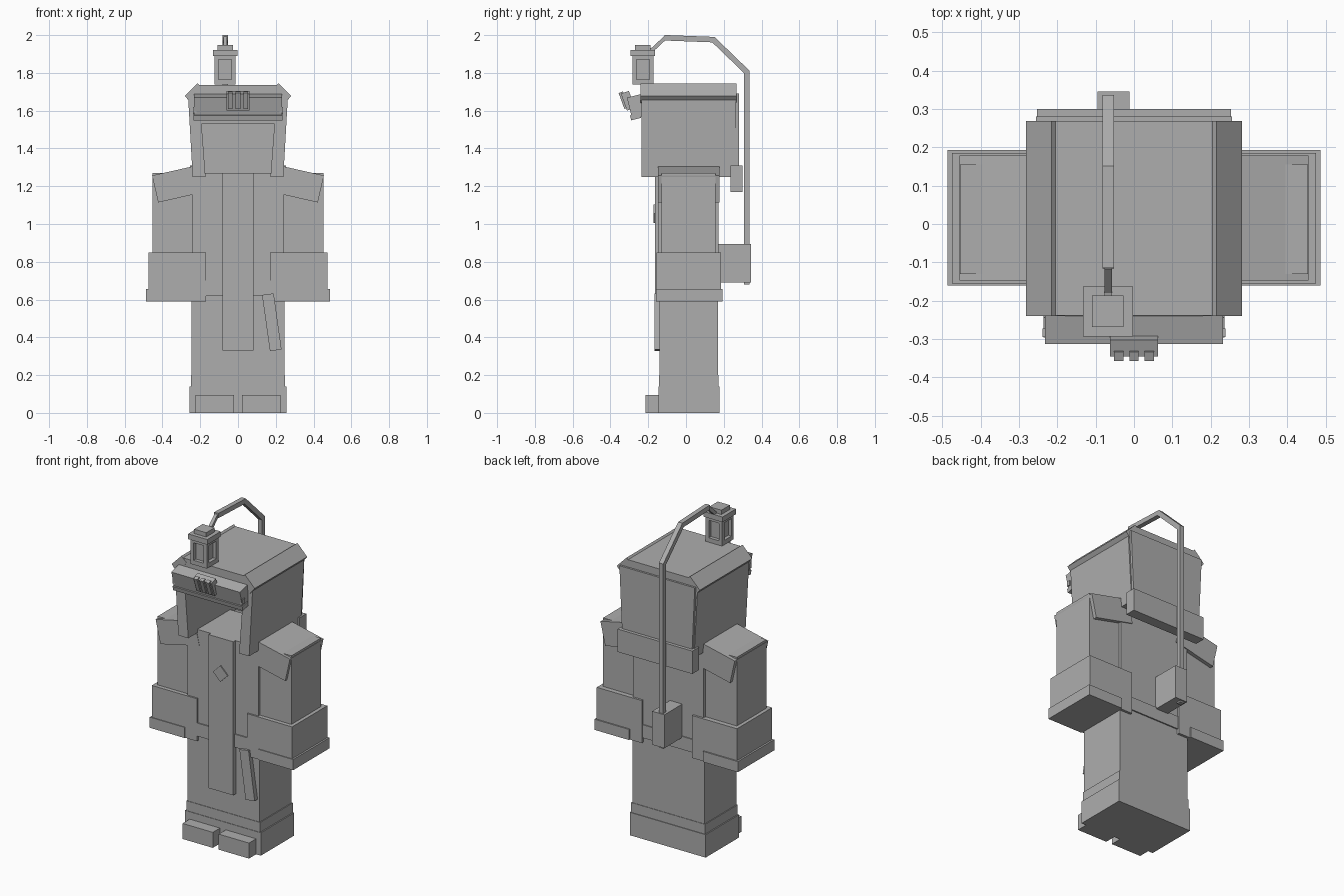
import bpy, bmesh
from math import radians
from mathutils import Vector, Matrix

cube = bpy.data.objects.get("Cube")
if cube:
    bpy.data.objects.remove(cube, do_unlink=True)

stone = bpy.data.materials.new("plain grey")
stone.use_nodes = True
grey = (0.42, 0.42, 0.42, 1)
stone.diffuse_color = grey
stone.node_tree.nodes["Principled BSDF"].inputs["Base Color"].default_value = grey


def finish(name, bm):
    bmesh.ops.recalc_face_normals(bm, faces=bm.faces[:])
    mesh = bpy.data.meshes.new(name)
    bm.to_mesh(mesh)
    bm.free()
    mesh.materials.append(stone)
    obj = bpy.data.objects.new(name, mesh)
    bpy.context.collection.objects.link(obj)
    return obj


def box(name, x, y, z, axis="Y", angle=0):
    """Box given by its (min, max) on each axis, turned about its centre."""
    bm = bmesh.new()
    bmesh.ops.create_cube(bm, size=1)
    centre = Vector([(a + b) / 2 for a, b in (x, y, z)])
    size = [b - a for a, b in (x, y, z)]
    turn = Matrix.Rotation(radians(angle), 4, axis)
    bm.transform(Matrix.Translation(centre) @ turn @ Matrix.Diagonal(size + [1]))
    return finish(name, bm)


def prism(name, outline, y0, y1):
    """Front outline of (x, z) points drawn out from y0 to y1."""
    bm = bmesh.new()
    face = bm.faces.new([bm.verts.new((x, y0, z)) for x, z in outline])
    moved = bmesh.ops.extrude_face_region(bm, geom=[face])["geom"]
    verts = [v for v in moved if isinstance(v, bmesh.types.BMVert)]
    bmesh.ops.translate(bm, verts=verts, vec=(0, y1 - y0, 0))
    return finish(name, bm)


def bar(name, path, x, half):
    """Square bar with mitred joints along (y, z) points at a fixed x."""
    pts = [Vector(p) for p in path]
    bm = bmesh.new()
    rings = []
    for i, p in enumerate(pts):
        dirs = [(b - a).normalized() for a, b in zip(pts, pts[1:])][max(i - 1, 0):i + 1]
        d = sum(dirs, Vector((0, 0))).normalized()
        n = Vector((-d.y, d.x)) * half / d.dot(dirs[0])
        rings.append([bm.verts.new((x + sx * half, p.x + s * n.x, p.y + s * n.y))
                      for sx, s in ((-1, -1), (1, -1), (1, 1), (-1, 1))])
    for a, b in zip(rings, rings[1:]):
        for k in range(4):
            j = (k + 1) % 4
            bm.faces.new((a[k], a[j], b[j], b[k]))
    bm.faces.new(rings[0])
    bm.faces.new(rings[-1])
    return finish(name, bm)


def pair(side, a, b):
    return tuple(sorted((side * a, side * b)))


# Robe, hem and belt
box("robe_skirt", (-.245, .245), (-.14, .17), (.01, .7))
box("robe_hem_upper", (-.25, .25), (-.143, .173), (.13, .2))
box("robe_hem", (-.257, .257), (-.146, .177), (0, .14))
box("torso", (-.24, .24), (-.145, .172), (.62, 1.27))
box("belt", (-.25, .25), (-.152, .178), (.62, .7))
box("front_strip", (-.083, .083), (-.165, -.13), (.33, 1.27))
box("belt_tail", (.148, .21), (-.168, -.135), (.33, .63), "Y", -8)
box("chest_diamond", (-.035, .035), (-.172, -.15), (1.02, 1.09), "Y", 45)

# Feet, arms, cuffs and shoulders
for s, side in ((-1, "right"), (1, "left")):
    box(side + "_foot", pair(s, .02, .225), (-.215, -.13), (0, .095))
    box(side + "_arm", pair(s, .235, .453), (-.13, .155), (.6, 1.27))
    box(side + "_cuff", pair(s, .17, .475), (-.155, .185), (.59, .85))
    box(side + "_cuff_trim", pair(s, .25, .486), (-.16, .193), (.59, .655))
    box(side + "_shoulder_pad", pair(s, .172, .442), (-.147, .178), (1.142, 1.288), "Y", s * 12.7)

    # Hood walls, and the sloping plates along the roof edges
    wall = [(.24, 1.25), (.265, 1.69), (.205, 1.69), (.172, 1.25)]
    prism(side + "_hood_wall", [(s * x, z) for x, z in wall], -.235, .265)
    plate = [(.215, 1.745), (.281, 1.678), (.25, 1.64), (.18, 1.71)]
    prism(side + "_roof_edge", [(s * x, z) for x, z in plate], -.24, .268)
    box(side + "_brow_stud", pair(s, .22, .238), (-.295, -.272), (1.59, 1.62))

# Hood roof, back and brow
box("hood_roof", (-.22, .22), (-.238, .268), (1.685, 1.735))
prism("hood_back", [(-.235, 1.25), (.235, 1.25), (.255, 1.69), (-.255, 1.69)], .225, .28)
box("hood_collar", (-.253, .253), (.235, .3), (1.17, 1.31))
box("hood_header", (-.23, .23), (-.233, -.19), (1.53, 1.7))
box("brow", (-.232, .232), (-.3, -.225), (1.565, 1.68), "X", 14)
box("brow_trim", (-.236, .236), (-.294, -.24), (1.555, 1.582), "X", 14)

# Brow ornament with upright slats
box("brow_ornament", (-.062, .062), (-.33, -.285), (1.605, 1.7), "X", 20)
for x in (-.04, 0, .04):
    box("ornament_slat", (x - .012, x + .012), (-.342, -.318), (1.61, 1.7), "X", 20)

# Lantern
cx, cy = -.068, -.228
def lantern_box(name, half, z0, z1, dx=0, dy=0):
    box(name, (cx + dx - half, cx + dx + half), (cy + dy - half, cy + dy + half), (z0, z1))

lantern_box("lantern_base", .056, 1.738, 1.765)
lantern_box("lantern_glass", .035, 1.76, 1.89)
lantern_box("lantern_head", .056, 1.872, 1.892)
lantern_box("lantern_cap", .065, 1.89, 1.922)
lantern_box("lantern_top", .041, 1.92, 1.948)
for dx in (-.045, .045):
    for dy in (-.045, .045):
        lantern_box("lantern_post", .011, 1.75, 1.885, dx, dy)

# Bent pole, its hook, and the holder on the back
bar("lantern_pole", [(.322, .68), (.322, 1.805), (.145, 1.976), (-.115, 1.986)], -.067, .0145)
bar("lantern_hook", [(-.11, 1.986), (-.175, 1.925), (-.215, 1.915)], -.067, .01)
box("pole_holder", (-.095, -.012), (.16, .345), (.69, .895))
